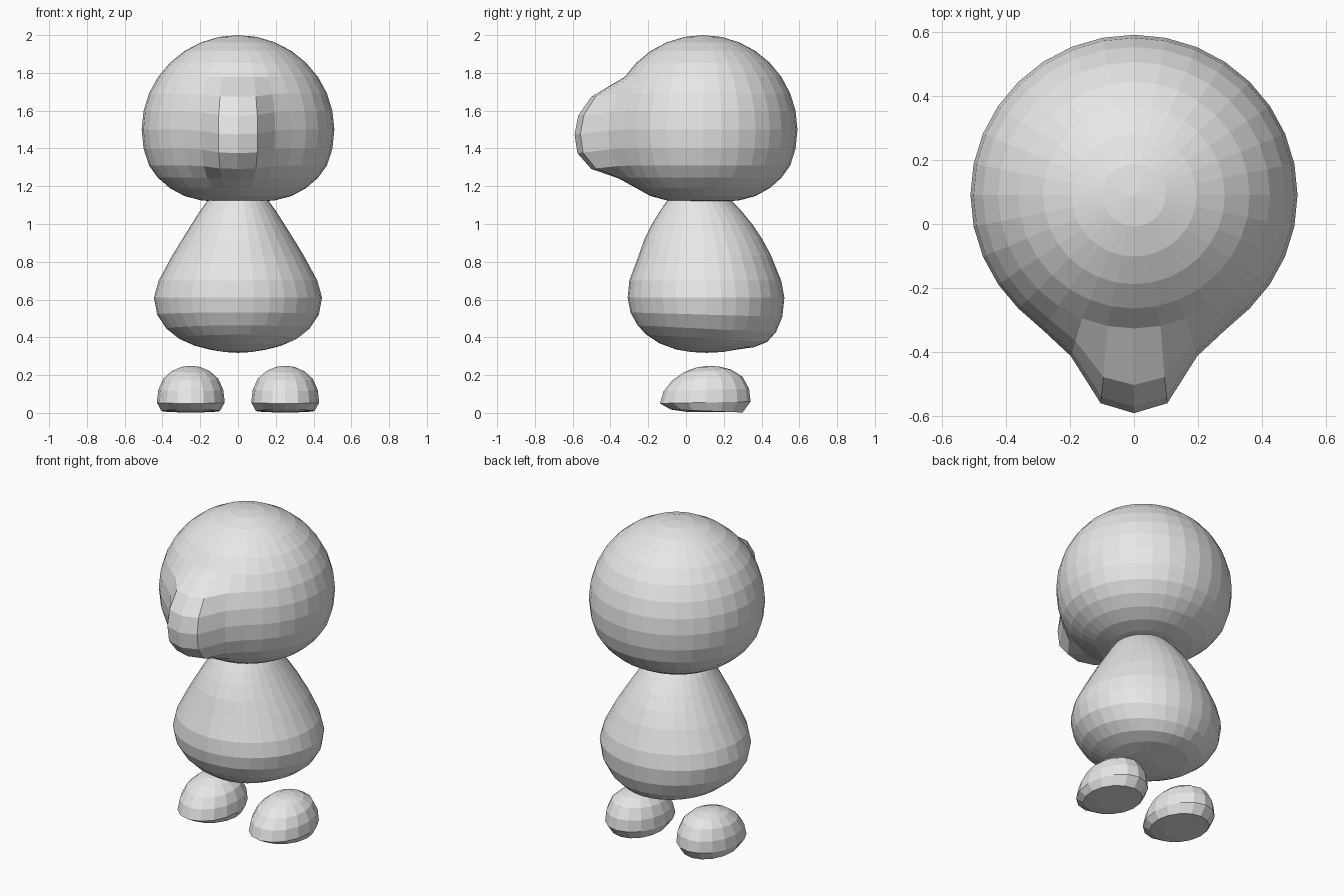
import bpy, math

grey = bpy.data.materials.new("plain grey")
grey.diffuse_color = (0.8, 0.8, 0.8, 1)


def loft(name, rings, n, bottom, top, cx=0.0, shape=None):
    """Elliptic rings (z, rx, cy, ry) from low to high, closed by two poles.
    A ring may carry a fifth value, tilt: z change per unit of y.
    shape(ring, k, x, y, z) may move a vertex; k = steps from the front."""
    verts, faces = [], []
    for r, (z, rx, cy, ry, *tilt) in enumerate(rings):
        for i in range(n):
            a = 2 * math.pi * i / n
            x, y = rx * math.sin(a), cy - ry * math.cos(a)
            p = (x, y, z + (tilt[0] * (y - cy) if tilt else 0))
            if shape:
                p = shape(r, min(i, n - i), *p)
            verts.append((p[0] + cx, p[1], p[2]))
    b, t = len(verts), len(verts) + 1
    verts += [(cx, bottom[0], bottom[1]), (cx, top[0], top[1])]
    last = (len(rings) - 1) * n
    for i in range(n):
        j = (i + 1) % n
        for r in range(len(rings) - 1):
            o = r * n
            faces.append((o + i, o + j, o + n + j, o + n + i))
        faces.append((b, j, i))
        faces.append((t, last + i, last + j))
    me = bpy.data.meshes.new(name)
    me.from_pydata(verts, [], faces)
    me.materials.append(grey)
    ob = bpy.data.objects.new(name, me)
    bpy.context.collection.objects.link(ob)
    return ob


# Head: round ball with a flattened underside and a snout pulled out in front
low_z = [1.118, 1.125, 1.148, 1.19, 1.245, 1.31, 1.40]
head_rings = []
for j in range(-7, 8):
    e = math.radians(11.25 * j)
    z = low_z[j + 7] if j < 0 else 1.5 + 0.5 * math.sin(e)
    head_rings.append((z, 0.51 * math.cos(e), 0.09, 0.5 * math.cos(e)))

pull = {-3: 0.03, -2: 0.13, -1: 0.175, 0: 0.18, 1: 0.17, 2: 0.13}
spread = [1, 0.88, 0.22, 0.03]


def snout(r, k, x, y, z):
    d = pull.get(r - 7, 0) * (spread[k] if k < 4 else 0)
    return x * (1 + 0.3 * d), y - d, z - 0.14 * d


loft("head", head_rings, 32, (0.09, 1.115), (0.09, 2.0), shape=snout)

# Body: pear shape that runs up into the head
body_rings = [
    (0.322, 0.07, 0.11, 0.08), (0.335, 0.15, 0.11, 0.16),
    (0.358, 0.235, 0.11, 0.25, -0.04), (0.395, 0.315, 0.11, 0.32, -0.06),
    (0.445, 0.378, 0.11, 0.366, -0.05), (0.52, 0.428, 0.108, 0.402, -0.03),
    (0.61, 0.445, 0.106, 0.415), (0.70, 0.42, 0.102, 0.402),
    (0.83, 0.35, 0.10, 0.352), (0.92, 0.295, 0.092, 0.312),
    (1.00, 0.245, 0.085, 0.265), (1.07, 0.20, 0.078, 0.215),
    (1.13, 0.157, 0.07, 0.165), (1.17, 0.11, 0.068, 0.115),
    (1.195, 0.055, 0.066, 0.058),
]
loft("body", body_rings, 32, (0.11, 0.318), (0.066, 1.205))

# Feet: flat-soled domes, higher towards the back
foot_rings = [
    (0.006, 0.08, 0.10, 0.10), (0.010, 0.155, 0.11, 0.19, -0.04),
    (0.055, 0.18, 0.102, 0.24, 0.02), (0.122, 0.172, 0.108, 0.226, 0.03),
    (0.182, 0.145, 0.112, 0.186, 0.06), (0.222, 0.10, 0.113, 0.125, 0.06),
    (0.243, 0.05, 0.115, 0.06, 0.04),
]
for side, x in (("left", 0.25), ("right", -0.25)):
    loft(side + "_foot", foot_rings, 16, (0.10, 0.006), (0.115, 0.249), cx=x)
